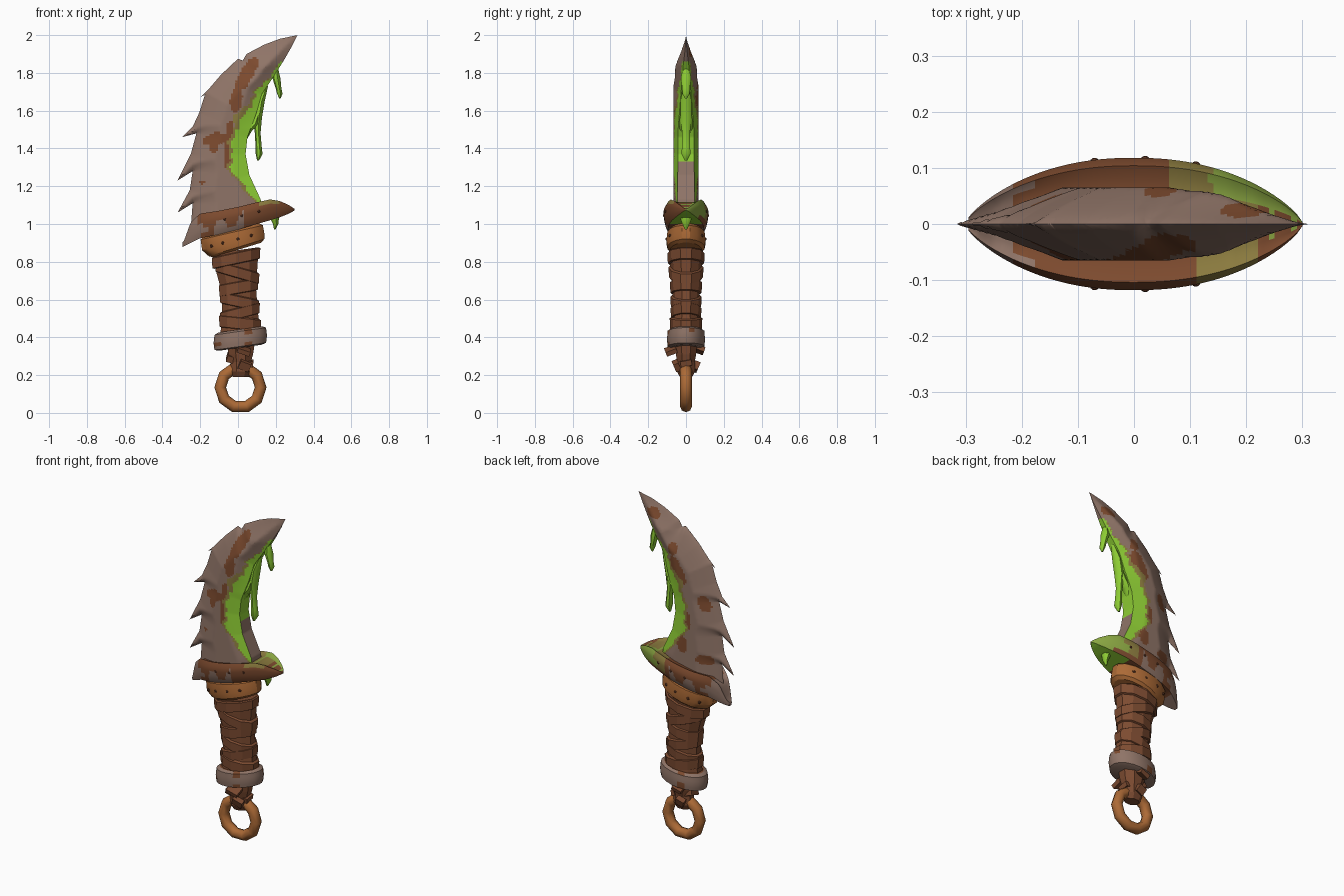
import bpy, bmesh, math, random
from mathutils import Vector, Matrix
from mathutils.geometry import intersect_point_line

if "Cube" in bpy.data.objects:
    bpy.data.objects.remove(bpy.data.objects["Cube"])

random.seed(4)


def mat(name, r, g, b):
    m = bpy.data.materials.new(name)
    m.diffuse_color = [((c / 255 + 0.055) / 1.055) ** 2.4 for c in (r, g, b)] + [1]
    m.use_nodes = True
    m.node_tree.nodes["Principled BSDF"].inputs["Base Color"].default_value = m.diffuse_color
    return m


STEEL = mat("worn_steel", 143, 116, 103)
RUST = mat("rust", 124, 74, 46)
SLIME = mat("green_slime", 142, 205, 52)
OLIVE = mat("slime_stain", 138, 122, 62)
FILM = mat("slime_film", 138, 166, 66)
LEATHER = mat("leather", 124, 75, 49)
DARK = mat("dark_leather", 100, 59, 40)
BRONZE = mat("bronze", 172, 106, 54)


def finish(name, bm, mats, rule=None, smooth=35):
    """Turn a bmesh into an object; rule(face) gives the material index."""
    bmesh.ops.recalc_face_normals(bm, faces=bm.faces)
    bm.normal_update()
    if rule:
        for f in bm.faces:
            f.material_index = rule(f)
    me = bpy.data.meshes.new(name)
    bm.to_mesh(me)
    bm.free()
    for m in mats:
        me.materials.append(m)
    ob = bpy.data.objects.new(name, me)
    bpy.context.collection.objects.link(ob)
    if smooth:
        bpy.ops.object.select_all(action='DESELECT')
        ob.select_set(True)
        bpy.context.view_layer.objects.active = ob
        bpy.ops.object.shade_smooth_by_angle(angle=math.radians(smooth))
    return ob


def loft(bm, rings):
    """Skin a list of point rings and cap both ends."""
    rows = [[bm.verts.new(p) for p in r] for r in rings]
    n = len(rows[0])
    for a, b in zip(rows, rows[1:]):
        for i in range(n):
            j = (i + 1) % n
            bm.faces.new((a[i], a[j], b[j], b[i]))
    bm.faces.new(rows[0])
    bm.faces.new(rows[-1][::-1])


def oval(cx, cz, rx, ry, tilt=0, n=12):
    """Oval ring around z, sheared so it climbs to the right."""
    s = math.tan(math.radians(tilt))
    ang = [math.tau * (i + 0.5) / n for i in range(n)]
    return [(cx + rx * math.cos(a), ry * math.sin(a), cz + s * rx * math.cos(a)) for a in ang]


def interp(x, table):
    """Piecewise-linear lookup of (key, value) pairs."""
    if x <= table[0][0]:
        return table[0][1]
    for (a, p), (b, q) in zip(table, table[1:]):
        if x <= b:
            return p + (q - p) * (x - a) / (b - a)
    return table[-1][1]


# ---- Blade: serrated back, bitten front edge ----
BACK = [(-.25, .98), (-.24, 1.11), (-.32, 1.06), (-.255, 1.18), (-.24, 1.28), (-.32, 1.23),
        (-.25, 1.37), (-.22, 1.48), (-.295, 1.46), (-.24, 1.515), (-.205, 1.59), (-.175, 1.685),
        (-.2, 1.67), (-.15, 1.72), (-.09, 1.79), (0, 1.875), (.025, 1.865), (.045, 1.9),
        (.14, 1.95), (.22, 1.98), (.315, 2)]
FRONT = [(.315, 2), (.285, 1.94), (.245, 1.87), (.195, 1.79), (.125, 1.685), (.095, 1.58),
         (.05, 1.46), (.04, 1.37), (.06, 1.26), (.12, 1.13), (.13, 1.05)]


def dist(p, line):
    best = 9
    for a, b in zip(line, line[1:]):
        a, b = Vector((a[0], 0, a[1])), Vector((b[0], 0, b[1]))
        q, t = intersect_point_line(p, a, b)
        best = min(best, (p - (a if t < 0 else b if t > 1 else q)).length)
    return best


def half_thickness(p):
    back = min(1, dist(p, BACK) / .13) ** .75
    edge = interp(p.z, [(1.1, .045), (1.5, .042), (1.75, .022), (1.9, .01), (2, 0)])
    front = edge + (.065 - edge) * min(1, dist(p, FRONT) / .08)
    return min(.066 * back, front) * min(1, max(0, 2 - p.z) / .16) ** .6


# Rust spots: x, z, radius x, radius z, lean
SPOTS = {-1: [(.045, 1.79, .04, .09, .5), (-.01, 1.65, .035, .06, .1), (-.12, 1.45, .06, .035, .4),
              (-.045, 1.42, .028, .13, .05), (-.13, 1.4, .02, .03, 0), (-.19, 1.22, .018, .012, 0)],
         1: [(.2, 1.91, .05, .03, 0), (.05, 1.75, .03, .04, 0), (.02, 1.62, .055, .08, .3),
             (-.15, 1.47, .035, .045, .3), (-.03, 1.36, .045, .065, .2),
             (-.02, 1.2, .035, .05, 0), (-.16, 1.13, .05, .03, 0)]}


def blade_paint(f):
    c = f.calc_center_median()
    p = Vector((c.x, 0, c.z))
    d = dist(p, FRONT)
    wob = .008 * math.sin(c.z * 45) + .005 * math.sin(c.z * 90 + c.x * 50)
    if d < .004 and abs(f.normal.y) < .4 and 1.1 < c.z < 1.33:
        return 0
    w = interp(c.z, [(1.08, .005), (1.2, .05), (1.26, .085), (1.5, .07), (1.6, .045),
                     (1.72, .025), (1.84, .01), (1.88, -.03)]) + wob
    if d < w:
        return 2
    if d < w + interp(c.z, [(1.2, .012), (1.5, .02), (1.57, .05), (1.65, .015), (1.85, 0)]):
        return 3
    for x, z, rx, rz, lean in SPOTS[1 if c.y > 0 else -1]:
        u, v = c.x - x - lean * (c.z - z), c.z - z
        if (u / rx) ** 2 + (v / rz) ** 2 < 1 + 18 * wob:
            return 1
    return 0


bm = bmesh.new()
bm.faces.new([bm.verts.new((x, 0, z)) for x, z in BACK + FRONT[1:]])
bm.normal_update()
bmesh.ops.triangulate(bm, faces=bm.faces[:])
STEP = .0113
for axis, lo, hi in ((0, -.32, .32), (2, .98, 2)):
    no = Vector((axis == 0, 0, axis == 2))
    for k in range(1, int((hi - lo) / STEP) + 1):
        bmesh.ops.bisect_plane(bm, geom=bm.verts[:] + bm.edges[:] + bm.faces[:], dist=1e-5,
                               plane_co=no * (lo + k * STEP), plane_no=no)
for v in bm.verts:
    v.co.y = -half_thickness(Vector((v.co.x, 0, v.co.z)))
new = bmesh.ops.extrude_face_region(bm, geom=bm.faces[:], use_keep_orig=True)
for v in new["geom"]:
    if isinstance(v, bmesh.types.BMVert):
        v.co.y *= -1
bmesh.ops.remove_doubles(bm, verts=bm.verts[:], dist=.0003)
finish("blade", bm, [STEEL, RUST, SLIME, OLIVE], blade_paint, 40)

# ---- Slime drips: thin tapered strands of x, z, radius ----
DRIPS = {"upper_drip": [(.2, 1.83, .012), (.205, 1.77, .022), (.215, 1.72, .016), (.222, 1.69, .015),
                        (.222, 1.665, .004)],
         "middle_drip": [(.15, 1.73, .01), (.12, 1.65, .024), (.105, 1.56, .024), (.105, 1.48, .016),
                         (.11, 1.41, .017), (.113, 1.37, .019), (.106, 1.335, .005)],
         "slime_web": [(.11, 1.6, .02), (.085, 1.53, .03), (.05, 1.49, .024), (.035, 1.44, .008)],
         "guard_drip": [(.19, 1.09, .03), (.195, 1.03, .024), (.2, 1.0, .015), (.195, .97, .004)]}
for name, path in DRIPS.items():
    bm = bmesh.new()
    loft(bm, [oval(x, z, r, r * 1.3, 0, 7) for x, z, r in path])
    finish(name, bm, [SLIME], smooth=50)

# ---- Guard: lens-shaped plate, hooked down at the left ----
TOP = [(-.29, .9), (-.25, 1.01), (-.2, 1.055), (-.1, 1.07), (0, 1.09), (.1, 1.115), (.17, 1.13),
       (.22, 1.122), (.27, 1.1), (.3, 1.08)]
BOTTOM = [(-.295, .878), (-.25, .9), (-.2, .925), (-.1, .945), (0, .97), (.1, 1), (.17, 1.02),
          (.22, 1.035), (.27, 1.055), (.3, 1.072)]


def guard_width(x):
    return .004 + .114 * max(0, 1 - (abs(x) / .3) ** 2.2) ** .8


rings = []
for k in range(61):
    x = -.295 + .595 * k / 60
    w, t, b = guard_width(x), interp(x, TOP), interp(x, BOTTOM)
    h = t - b
    half = [(w * .5, t - h * .12), (w * .72, t - h * .08), (w * .88, t), (w, t - h * .2),
            (w, t - h * .4), (w * .97, t - h * .6), (w * .92, b + h * .2), (w * .8, b)]
    rings.append([(x, y, z) for y, z in half] + [(x, -y, z) for y, z in half[::-1]])


def guard_paint(f):
    c = f.calc_center_median()
    low = interp(c.x, BOTTOM)
    if c.x > .1 and f.normal.z < -.7:
        return 2
    if c.y > 0 and c.x > .06 and (c.z - low > .025 or c.x > .2):
        return 4 if c.x > .13 + .02 * math.sin(c.z * 70) else 3
    if .11 < c.x < .22 and f.normal.z > .3:
        return 3
    if c.x < -.19 + .03 * math.sin(c.z * 60):
        return 0
    return 0 if -.13 < c.x < .03 and c.z - low < .05 + .035 * math.sin(c.x * 50) else 1


bm = bmesh.new()
loft(bm, rings)
finish("guard", bm, [STEEL, RUST, SLIME, OLIVE, FILM], guard_paint, 40)

# ---- Collar under the guard ----
bm = bmesh.new()
loft(bm, [oval(-.035, .97, .15, .085, 13, 16), oval(-.033, .955, .168, .1, 13, 16),
          oval(-.025, .905, .168, .106, 15, 16), oval(-.008, .875, .15, .1, 17, 16),
          oval(-.005, .862, .13, .085, 17, 16)])
finish("collar", bm, [BRONZE], smooth=30)

# ---- Rivets on guard and collar ----
bm = bmesh.new()
for side in (-1, 1):
    spots = [(x, guard_width(x) - .005, interp(x, TOP) - .05) for x in (-.07, .02, .11)]
    spots += [(x, .1 * math.sqrt(1 - ((x + .025) / .17) ** 2), .915 + .26 * (x + .02))
              for x in (-.14, -.08, 0, .07)]
    for x, y, z in spots:
        bmesh.ops.create_icosphere(bm, subdivisions=1, radius=.01,
                                   matrix=Matrix.Translation((x, side * y, z)))
finish("rivets", bm, [DARK])

# ---- Grip core and crossed leather wraps ----
CORE = [(.86, -.012, .128, .09), (.78, -.008, .118, .084), (.65, .005, .095, .072),
        (.52, .01, .1, .07), (.42, .012, .112, .08)]


def core(z):
    table = sorted(CORE)
    return [interp(z, [(r[0], r[i]) for r in table]) for i in (1, 2, 3)]


bm = bmesh.new()
loft(bm, [oval(cx, z, rx, ry, 8, 10) for z, cx, rx, ry in CORE])
finish("grip", bm, [LEATHER], smooth=0)

for k, (z, tilt) in enumerate([(.82, 12), (.745, -16), (.665, 10), (.59, -12), (.53, 14), (.475, -6)]):
    cx, rx, ry = core(z)
    h = random.uniform(.028, .036)
    bm = bmesh.new()
    loft(bm, [oval(cx, z + dz * h, rx + g, ry + g, tilt, 10)
              for dz, g in ((-1.1, -.004), (-.95, .009), (.85, .012), (1.1, -.004))])
    finish("grip_wrap_%d" % (k + 1), bm, [LEATHER], smooth=0)

# ---- Pommel band ----
bm = bmesh.new()
loft(bm, [oval(.012, z, r, r * .71, 8, 20) for z, r in
          ((.345, .115), (.352, .138), (.37, .141), (.39, .143), (.41, .141), (.432, .138), (.442, .118))])


def band_paint(f):
    c = f.calc_center_median()
    return 1 if math.sin(c.x * 37 + c.y * 23 + 1) + .35 * math.sin(c.z * 90) > .98 else 0


finish("pommel_band", bm, [STEEL, RUST], band_paint, 25)

# ---- Leather strap holding the ring, with loose ends ----
bm = bmesh.new()
loft(bm, [oval(.015, z, rx, ry, 0, 8) for z, rx, ry in
          ((.19, .045, .035), (.22, .062, .052), (.27, .058, .05), (.31, .07, .058), (.37, .08, .066))])
finish("strap", bm, [LEATHER], smooth=0)
bm = bmesh.new()
for x, y, z, sx, sy, sz, rot in ((.03, -.08, .33, .07, .06, .025, .35), (0, .07, .335, .06, .055, .025, -.35),
                                 (.035, -.05, .25, .06, .03, .045, .4), (0, .052, .245, .05, .03, .045, -.4),
                                 (-.035, 0, .29, .05, .07, .035, .3), (.06, .0, .265, .04, .06, .03, .2)):
    bmesh.ops.create_cube(bm, size=1, matrix=Matrix.Translation((x, y, z)) @
                          Matrix.Rotation(rot, 4, 'X') @ Matrix.Rotation(rot, 4, 'Y') @
                          Matrix.Diagonal((sx, sy, sz, 1)))
finish("strap_knots", bm, [LEATHER], smooth=0)

# ---- Pommel ring ----
bpy.ops.mesh.primitive_torus_add(location=(.013, 0, .135), rotation=(math.pi / 2, 0, 0), major_segments=10,
                                 minor_segments=8, major_radius=.107, minor_radius=.031)
ring = bpy.context.object
ring.name = "pommel_ring"
ring.data.materials.append(BRONZE)
bpy.ops.object.shade_smooth_by_angle(angle=math.radians(50))
